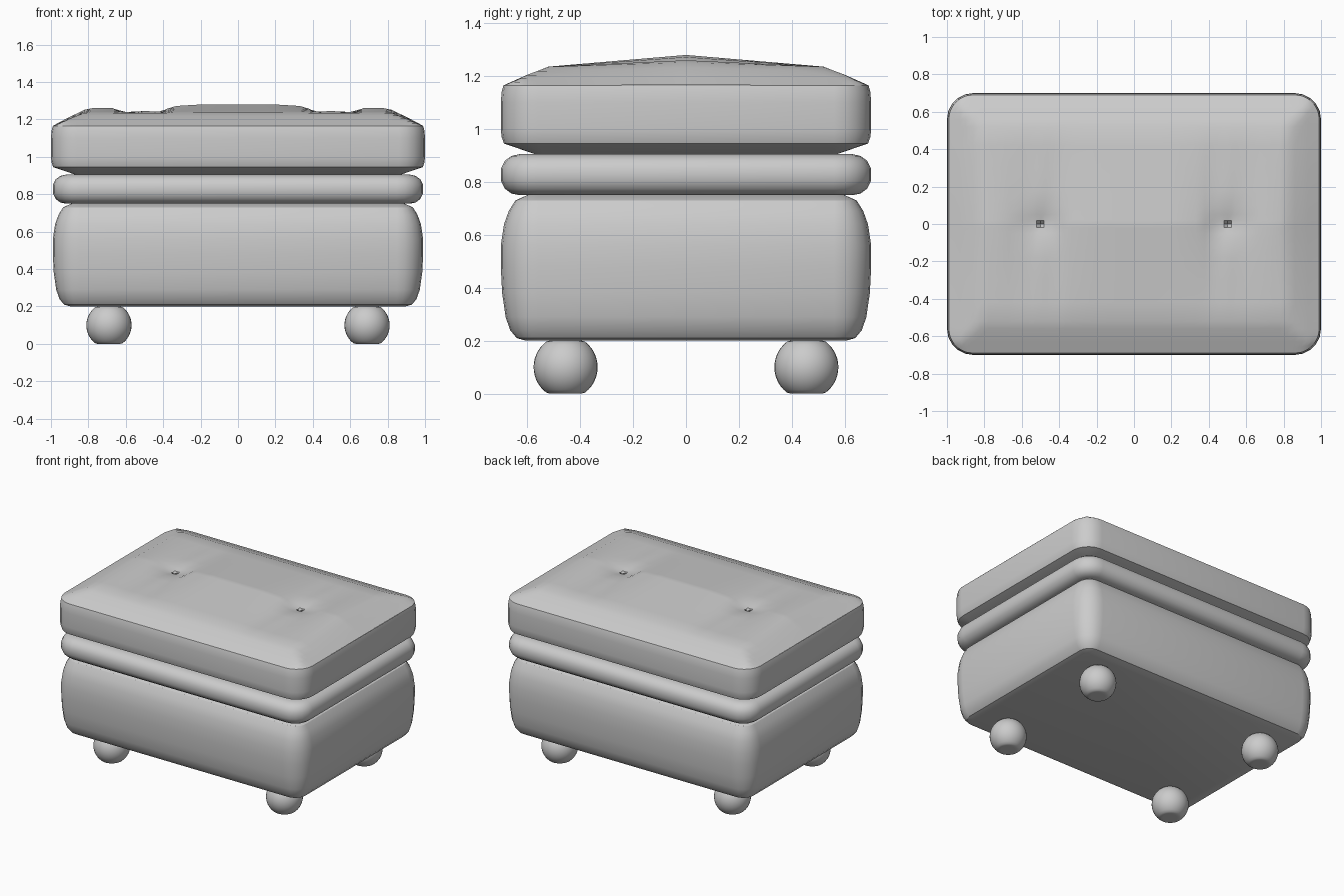
import bpy
import bmesh
from math import sin, cos, pi, sqrt, hypot, radians

cube = bpy.data.objects.get("Cube")
if cube:
    bpy.data.objects.remove(cube, do_unlink=True)

# One plain upholstery colour
GREY = (0.6, 0.6, 0.6, 1)
fabric = bpy.data.materials.new("plain_grey")
fabric.use_nodes = True
fabric.diffuse_color = GREY
fabric.node_tree.nodes["Principled BSDF"].inputs["Base Color"].default_value = GREY


def finish(bm, name, angle=32):
    bmesh.ops.recalc_face_normals(bm, faces=bm.faces)
    mesh = bpy.data.meshes.new(name)
    bm.to_mesh(mesh)
    bm.free()
    mesh.materials.append(fabric)
    obj = bpy.data.objects.new(name, mesh)
    bpy.context.collection.objects.link(obj)
    bpy.ops.object.select_all(action="DESELECT")
    obj.select_set(True)
    bpy.context.view_layer.objects.active = obj
    bpy.ops.object.shade_smooth_by_angle(angle=radians(angle))
    return obj


def rounded_ring(bm, hx, hy, r, z, steps=5):
    """Closed ring of vertices along a rounded rectangle."""
    ring = []
    for q, (sx, sy) in enumerate(((1, 1), (-1, 1), (-1, -1), (1, -1))):
        for i in range(steps + 1):
            a = (q + i / steps) * pi / 2
            ring.append(bm.verts.new((sx * (hx - r) + r * cos(a),
                                      sy * (hy - r) + r * sin(a), z)))
    return ring


def rounded_block(bm, hx, hy, r, profile, cap_top=True):
    """Stack rings given as (inset, height) pairs."""
    rings = [rounded_ring(bm, hx - i, hy - i, max(r - i, 0.03), z) for i, z in profile]
    for low, high in zip(rings, rings[1:]):
        for k in range(len(low)):
            n = (k + 1) % len(low)
            bm.faces.new((low[k], low[n], high[n], high[k]))
    bm.faces.new(rings[0])
    if cap_top:
        bm.faces.new(rings[-1])


# Main body
bm = bmesh.new()
rounded_block(bm, 0.99, 0.70, 0.14, [
    (0.095, 0.2), (0.06, 0.21), (0.035, 0.24), (0.018, 0.29), (0.005, 0.38),
    (0, 0.48), (0, 0.56), (0.012, 0.64), (0.03, 0.69), (0.055, 0.73), (0.1, 0.75)])
finish(bm, "body")

# Rounded band between body and cushion
bm = bmesh.new()
rounded_block(bm, 0.99, 0.70, 0.14, [
    (0.07, 0.75), (0.04, 0.756), (0.015, 0.775), (0, 0.805),
    (0, 0.85), (0.015, 0.88), (0.04, 0.898), (0.07, 0.905)])
finish(bm, "middle_band")

# Cushion sides and sloping underside
HX, HY, R = 1.0, 0.70, 0.14
bm = bmesh.new()
rounded_block(bm, HX, HY, R, [
    (0.13, 0.905), (0.012, 0.945), (0.003, 0.97), (0, 1.0), (0, 1.1),
    (0.003, 1.14), (0.01, 1.165)], cap_top=False)
finish(bm, "cushion_sides", 25)


def lerp(points, t):
    for (a, va), (b, vb) in zip(points, points[1:]):
        if t <= b:
            return va + (vb - va) * (t - a) / (b - a)
    return points[-1][1]


# Cushion top: sloped border, low ridge and two tufted dimples
BORDER = [(0, 1.165), (0.09, 1.205), (0.17, 1.235), (2, 1.235)]
RIDGE = [(0, 0.045), (0.2, 0.045), (0.33, 0.037), (0.42, 0.01), (0.5, 0.015),
         (0.6, 0.006), (0.67, 0.025), (0.78, 0.025), (0.83, 0.015), (1, 0)]
TUFT_X = 0.5


def top_height(u, v):
    edge = min(TX - abs(u), TY - abs(v))
    z = lerp(BORDER, edge) + lerp(RIDGE, abs(u)) * max(0, 1 - abs(v) / 0.53)
    d = hypot(abs(u) - TUFT_X, v)
    z -= 0.03 * max(0, 1 - d / 0.12)
    if d < 0.01:
        z -= 0.04
    return z


def round_corner(u, v):
    """Bend the corner squares of the grid into quarter discs."""
    r = R - 0.01
    a, b = (abs(u) - TX + r) / r, (abs(v) - TY + r) / r
    if a <= 0 or b <= 0:
        return u, v
    x = TX - r + r * a * sqrt(1 - b * b / 2)
    y = TY - r + r * b * sqrt(1 - a * a / 2)
    return (x if u > 0 else -x), (y if v > 0 else -y)


TX, TY = HX - 0.01, HY - 0.01
us = [0, 0.1, 0.2, 0.33, 0.38, 0.42, 0.46, 0.48, 0.5, 0.52, 0.54, 0.6, 0.67, 0.78, 0.82]
vs = [0, 0.02, 0.05, 0.1, 0.18, 0.3, 0.42, 0.52]
rim = [0.13, 0.09, 0.06, 0.03, 0]
us += [TX - e for e in rim]
vs += [TY - e for e in rim]
us = [-u for u in us[:0:-1]] + us
vs = [-v for v in vs[:0:-1]] + vs
bm = bmesh.new()
grid = [[bm.verts.new((*round_corner(u, v), top_height(u, v))) for v in vs] for u in us]
for c0, c1 in zip(grid, grid[1:]):
    for j in range(len(vs) - 1):
        bm.faces.new((c0[j], c1[j], c1[j + 1], c0[j + 1]))
top = finish(bm, "cushion_top", 40)

# Ball feet with flattened ends
for side, sx in (("left", 1), ("right", -1)):
    for end, sy in (("front", -1), ("back", 1)):
        bm = bmesh.new()
        bmesh.ops.create_uvsphere(bm, u_segments=32, v_segments=24, radius=0.121)
        for vert in bm.verts:
            vert.co.z = min(max(vert.co.z, -0.1), 0.1) + 0.1
            vert.co.x += sx * 0.69
            vert.co.y += sy * 0.455
        finish(bm, f"{end}_{side}_foot")
